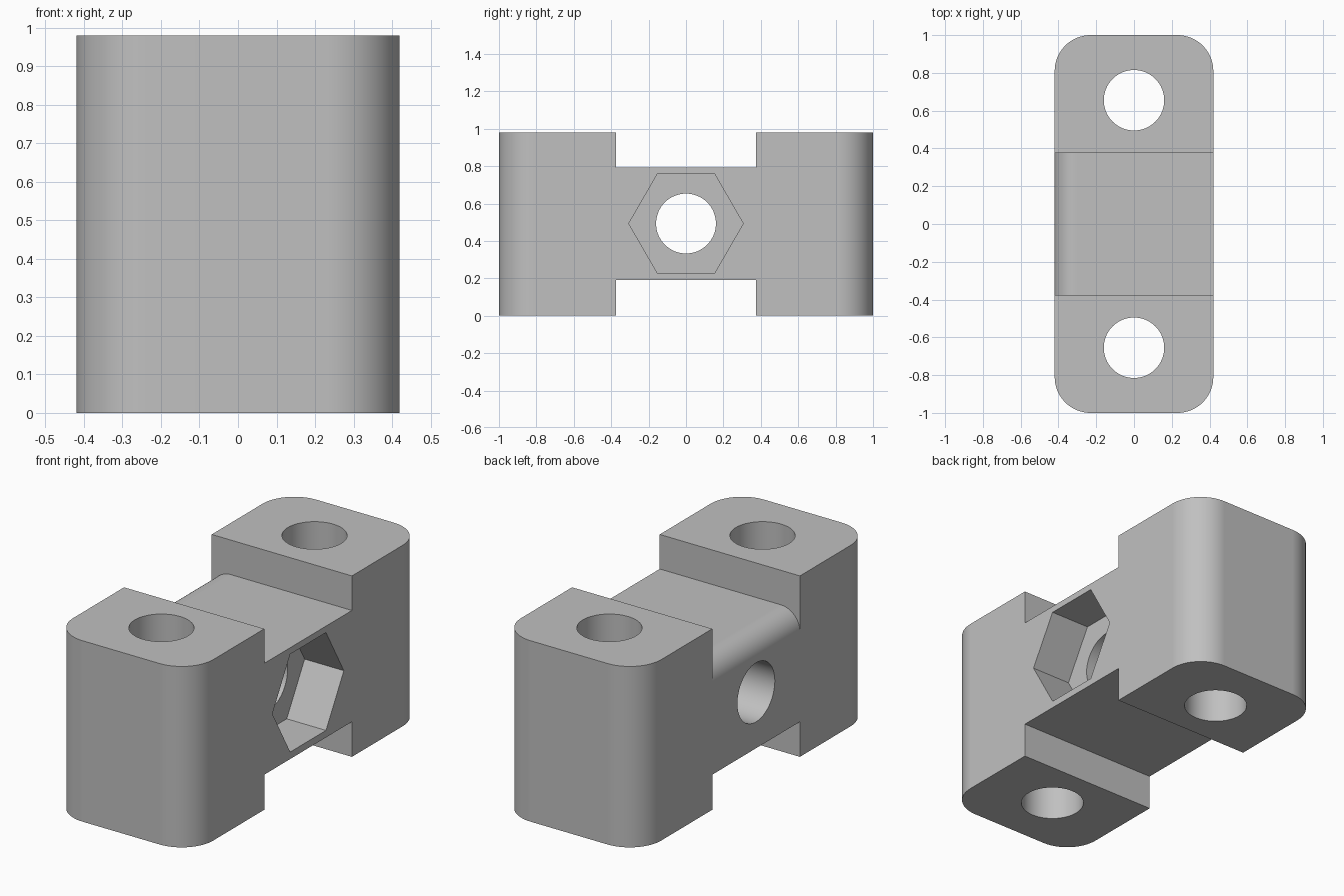
import bpy
import bmesh
from math import cos, sin, pi, radians
from mathutils import Vector

if "Cube" in bpy.data.objects:
    bpy.data.objects.remove(bpy.data.objects["Cube"], do_unlink=True)

HALF_X, HALF_Y, HEIGHT = 0.42, 1.0, 0.98
CORNER_R, HOLE_R, HOLE_Y = 0.19, 0.16, 0.655
WEB_Y, WEB_LOW, WEB_TOP, WEB_R = 0.375, 0.19, 0.793, 0.115
BORE_Z, HEX_R, HEX_FLOOR = 0.493, 0.306, 0.185

# The two profile coordinates and the extrusion depth, placed for each axis
PLACE = {
    "x": lambda u, v, d: Vector((d, u, v)),
    "y": lambda u, v, d: Vector((u, d, v)),
    "z": lambda u, v, d: Vector((u, v, d)),
}


def arc(cu, cv, radius, start, end, steps):
    angles = [radians(start + (end - start) * i / steps) for i in range(steps + 1)]
    return [(cu + radius * cos(a), cv + radius * sin(a)) for a in angles]


def circle(cu, cv, radius, sides):
    return arc(cu, cv, radius, 0, 360, sides)[:-1]


def prism(name, profile, axis, low, high):
    bm = bmesh.new()
    place = PLACE[axis]
    base = bm.faces.new([bm.verts.new(place(u, v, low)) for u, v in profile])
    extruded = bmesh.ops.extrude_face_region(bm, geom=[base], use_keep_orig=True)
    moved = [g for g in extruded["geom"] if isinstance(g, bmesh.types.BMVert)]
    bmesh.ops.translate(bm, verts=moved, vec=place(0, 0, high - low))
    bmesh.ops.recalc_face_normals(bm, faces=bm.faces)
    mesh = bpy.data.meshes.new(name)
    bm.to_mesh(mesh)
    bm.free()
    obj = bpy.data.objects.new(name, mesh)
    bpy.context.collection.objects.link(obj)
    return obj


# Body: rounded rectangle standing upright
outline = []
for i, (sx, sy) in enumerate([(1, 1), (-1, 1), (-1, -1), (1, -1)]):
    outline += arc(sx * (HALF_X - CORNER_R), sy * (HALF_Y - CORNER_R),
                   CORNER_R, 90 * i, 90 * i + 90, 16)
body = prism("clamp_block", outline, "z", 0, HEIGHT)

# Upper notch, leaving one rounded edge on the bridge
upper = [(-0.6, 1.2), (0.6, 1.2), (0.6, WEB_TOP)]
upper += arc(WEB_R - HALF_X, WEB_TOP - WEB_R, WEB_R, 90, 180, 16)
upper.append((-0.6, WEB_TOP - WEB_R))
lower = [(-0.6, -0.2), (0.6, -0.2), (0.6, WEB_LOW), (-0.6, WEB_LOW)]

cutters = [
    prism("upper_notch_cutter", upper, "y", -WEB_Y, WEB_Y),
    prism("lower_notch_cutter", lower, "y", -WEB_Y, WEB_Y),
    prism("cross_bore_cutter", circle(0, BORE_Z, HOLE_R, 64), "x", -0.6, 0.6),
    prism("nut_pocket_cutter", circle(0, BORE_Z, HEX_R, 6), "x", HEX_FLOOR, 0.6),
]
for side in (-1, 1):
    cutters.append(prism("bolt_hole_cutter", circle(0, side * HOLE_Y, HOLE_R, 64),
                         "z", -0.2, 1.2))

# Cut the notches, holes and pocket
bpy.ops.object.select_all(action="DESELECT")
body.select_set(True)
bpy.context.view_layer.objects.active = body
for cutter in cutters:
    cutter.hide_render = True
    cut = body.modifiers.new(cutter.name, "BOOLEAN")
    cut.operation = "DIFFERENCE"
    cut.solver = "EXACT"
    cut.object = cutter
    bpy.ops.object.modifier_apply(modifier=cut.name)
    bpy.data.objects.remove(cutter, do_unlink=True)

# Smooth curves, crisp edges, flat large faces
bpy.ops.object.shade_smooth_by_angle(angle=radians(30))
weighted = body.modifiers.new("weighted_normals", "WEIGHTED_NORMAL")
weighted.keep_sharp = True

# Plain grey finish
grey = bpy.data.materials.new("plain_grey")
grey.use_nodes = True
colour = (0.53, 0.53, 0.53, 1)
grey.diffuse_color = colour
grey.node_tree.nodes["Principled BSDF"].inputs["Base Color"].default_value = colour
body.data.materials.clear()
body.data.materials.append(grey)
